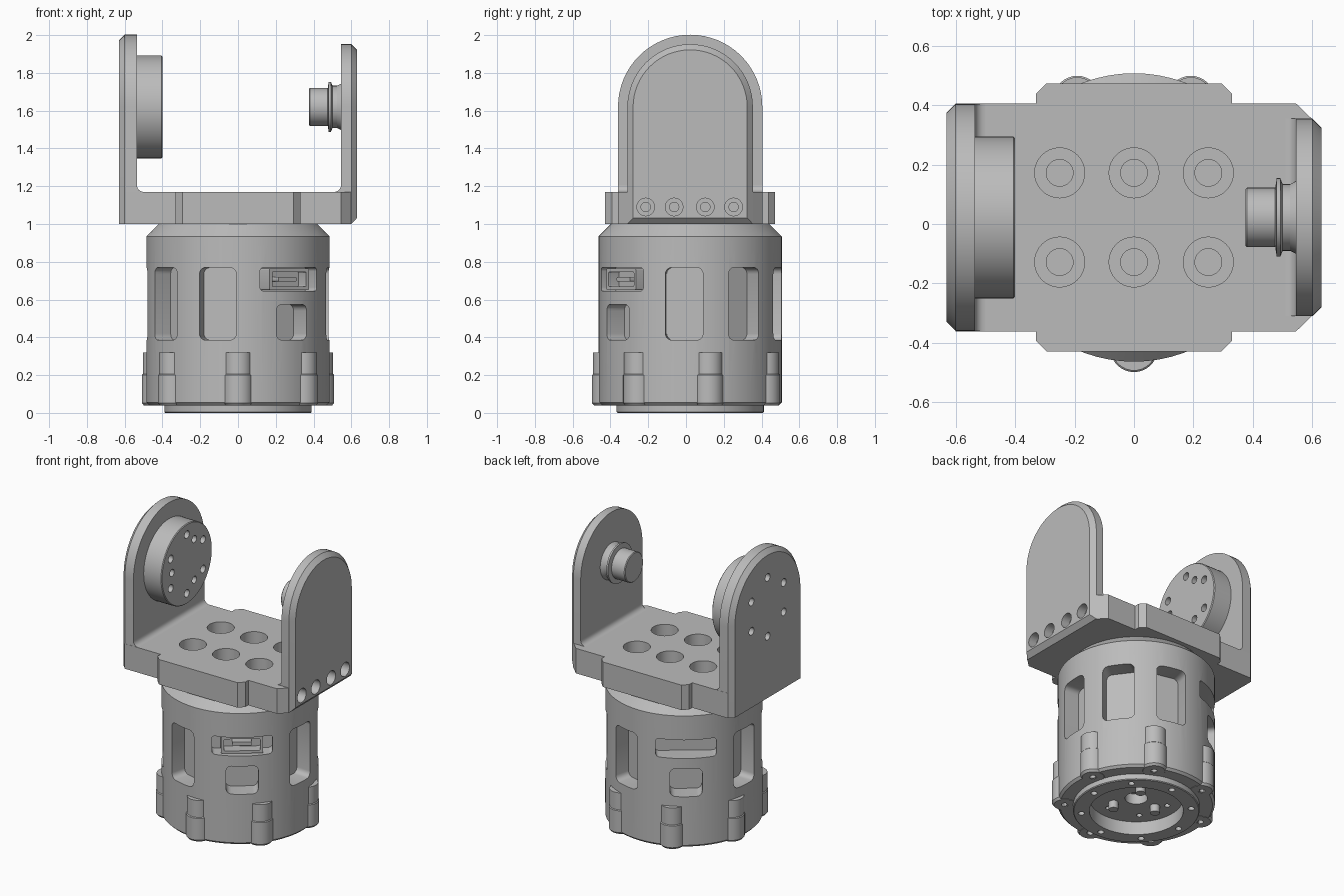
import bpy, bmesh
from math import sin, cos, pi, radians
from mathutils import Matrix, Vector

if "Cube" in bpy.data.objects:
    bpy.data.objects.remove(bpy.data.objects["Cube"])

grey = bpy.data.materials.new("machined grey")
grey.use_nodes = True
COLOR = (0.5, 0.5, 0.5, 1)
grey.diffuse_color = COLOR
grey.node_tree.nodes["Principled BSDF"].inputs["Base Color"].default_value = COLOR

CY = 0.022        # depth of the main axis
PIVOT = 1.62      # height of the tilt axis
SLOT = 36.6       # azimuth of the connector slot, from the front towards +x
TO_X = Matrix.Rotation(pi / 2, 4, 'Y')


def at(x, y, z):
    return Matrix.Translation((x, y, z))


def polar(azimuth, r, z=0):
    a = radians(azimuth)
    return at(r * sin(a), CY - r * cos(a), z)


def loft(bm, rings, matrix=Matrix()):
    """Skin a list of equal point rings and cap both ends."""
    rows = [[bm.verts.new(matrix @ Vector(p)) for p in ring] for ring in rings]
    n = len(rows[0])
    for a, b in zip(rows, rows[1:]):
        for i in range(n):
            bm.faces.new((a[i], a[(i + 1) % n], b[(i + 1) % n], b[i]))
    bm.faces.new(rows[0])
    bm.faces.new(rows[-1])


def lathe(bm, profile, matrix=Matrix(), sides=32):
    """Spin an (r, z) profile around local z."""
    ring = [(cos(2 * pi * i / sides), sin(2 * pi * i / sides)) for i in range(sides)]
    loft(bm, [[(r * c, r * s, z) for c, s in ring] for r, z in profile], matrix)


def finish(name, bm):
    bmesh.ops.recalc_face_normals(bm, faces=bm.faces)
    mesh = bpy.data.meshes.new(name)
    bm.to_mesh(mesh)
    bm.free()
    mesh.materials.append(grey)
    ob = bpy.data.objects.new(name, mesh)
    bpy.context.collection.objects.link(ob)
    return ob


def cut(ob, cutter):
    """Subtract a cutter and bake the result."""
    mod = ob.modifiers.new("cut", 'BOOLEAN')
    mod.operation, mod.solver, mod.object = 'DIFFERENCE', 'EXACT', cutter
    bpy.context.view_layer.update()
    graph = bpy.context.evaluated_depsgraph_get()
    mesh = bpy.data.meshes.new_from_object(ob.evaluated_get(graph))
    ob.modifiers.clear()
    ob.data = mesh


def discard(ob):
    bpy.data.objects.remove(ob)


def rounded(w, z0, z1, r):
    """Rounded rectangle as (u, z) pairs."""
    pts = []
    for k, (u, z) in enumerate([(w - r, z1 - r), (r - w, z1 - r), (r - w, z0 + r), (w - r, z0 + r)]):
        for i in range(5):
            a = (k + i / 4) * pi / 2
            pts.append((u + r * cos(a), z + r * sin(a)))
    return pts


def pocket(bm, azimuth, w, z0, z1, r, near, far):
    """Radial block with a rounded rectangular section."""
    outline = rounded(w, z0, z1, r)
    turn = at(0, CY, 0) @ Matrix.Rotation(radians(azimuth), 4, 'Z')
    loft(bm, [[(u, -d, z) for u, z in outline] for d in (near, far)], turn)


# Housing with recessed underside and chamfered shoulder
bm = bmesh.new()
lathe(bm, [(0.27, 0.09), (0.29, 0.09), (0.29, 0), (0.385, 0), (0.39, 0.005), (0.39, 0.04),
           (0.47, 0.04), (0.485, 0.055), (0.485, 0.935), (0.42, 1.0)], at(0, CY, 0), 72)
housing = finish("housing", bm)

# Housing pockets, connector slots and screw holes
bm = bmesh.new()
for half in (0, 180):
    for offset in (49.6, 90, 130.4):
        pocket(bm, SLOT + half + offset, 0.1, 0.385, 0.77, 0.035, 0.37, 0.6)
    pocket(bm, SLOT + half, 0.1, 0.385, 0.575, 0.035, 0.36, 0.6)
    pocket(bm, SLOT + half, 0.187, 0.645, 0.77, 0.02, 0.36, 0.6)
BOSSES = [i * 360 / 7 for i in range(7)]
for a in BOSSES:
    lathe(bm, [(0.022, -0.02), (0.022, 0.12)], polar(a, 0.45), 16)
for i in range(8):
    lathe(bm, [(0.02, -0.02), (0.02, 0.06)], polar(i * 45, 0.34), 16)
for i in range(6):
    lathe(bm, [(0.018, 0.05), (0.018, 0.14)], polar(i * 60 + 15, 0.21), 16)
lathe(bm, [(0.07, 0.05), (0.07, 0.16)], at(0, CY, 0))
cutter = finish("housing_cutter", bm)
cut(housing, cutter)
discard(cutter)

# Screw bosses around the foot
bm = bmesh.new()
for a in BOSSES:
    lathe(bm, [(0.022, 0.12), (0.022, 0.038), (0.068, 0.038), (0.08, 0.052), (0.08, 0.2),
               (0.075, 0.205), (0.075, 0.32)], polar(a, 0.44))
finish("screw_bosses", bm)

# Small pins under the housing
bm = bmesh.new()
for i in range(3):
    lathe(bm, [(0.03, 0.04), (0.03, 0.1)], polar(i * 120 + 30, 0.15), 16)
finish("underside_pins", bm)

# Cable connector: hollow shell and inner tongue
bm = bmesh.new()
pocket(bm, SLOT, 0.13, 0.65, 0.765, 0.008, 0.35, 0.455)
connector = finish("connector_shell", bm)
bm = bmesh.new()
pocket(bm, SLOT, 0.112, 0.668, 0.747, 0.008, 0.385, 0.5)
cutter = finish("connector_cutter", bm)
cut(connector, cutter)
discard(cutter)
bm = bmesh.new()
pocket(bm, SLOT, 0.06, 0.695, 0.72, 0.008, 0.37, 0.44)
finish("connector_tongue", bm)

# Bracket base plate
quarter = [(0.6, 0.325), (0.6, 0.33), (0.545, 0.383), (0.33, 0.383), (0.33, 0.415), (0.295, 0.45)]
left_half = quarter + [(x, -y) for x, y in reversed(quarter)]
outline = left_half[:6] + [(-0.295, 0.45), (-0.33, 0.415), (-0.33, 0.383), (-0.6, 0.383)]
outline += [(x, -y) for x, y in reversed(outline)]
bm = bmesh.new()
loft(bm, [[(x, y + CY, z) for x, y in outline] for z in (1.0, 1.17)])
plate = finish("base_plate", bm)


def arch(x, half, bottom, inset=0, lift=0):
    """Round-topped upright outline in the plane at x."""
    r = half - inset
    pts = [(x, CY + r * cos(pi * i / 32), PIVOT + r * sin(pi * i / 32)) for i in range(33)]
    return pts + [(x, CY - r, bottom + lift), (x, CY + r, bottom + lift)]


# Upright arms with chamfered outer rims
bm = bmesh.new()
loft(bm, [arch(-0.535, 0.382, 1.0), arch(-0.6, 0.382, 1.0), arch(-0.63, 0.382, 1.0, 0.03)])
tall_arm = finish("tall_arm", bm)
bm = bmesh.new()
loft(bm, [arch(0.545, 0.332, 1.0), arch(0.6, 0.332, 1.0), arch(0.63, 0.332, 1.0, 0.03, 0.032)])
short_arm = finish("short_arm", bm)

# Fillets between plate and arms
bm = bmesh.new()
for x, side, half in ((-0.535, 1, 0.382), (0.545, -1, 0.332)):
    r = 0.035
    section = [(x - side * 0.01, 1.16), (x - side * 0.01, 1.17 + r)]
    section += [(x + side * r * (1 - cos(i * pi / 12)), 1.17 + r * (1 - sin(i * pi / 12))) for i in range(7)]
    section += [(x + side * r, 1.16)]
    loft(bm, [[(px, CY + y, pz) for px, pz in section] for y in (-half, half)])
finish("arm_fillets", bm)

# Round tilt flange on the tall arm
bm = bmesh.new()
lathe(bm, [(0.272, -0.55), (0.272, -0.405), (0.267, -0.4)], at(0, CY, PIVOT) @ TO_X, 64)
flange = finish("tilt_flange", bm)

# Bearing stub on the short arm
bm = bmesh.new()
lathe(bm, [(0.095, 0.375), (0.1, 0.38), (0.1, 0.475), (0.132, 0.48), (0.132, 0.492), (0.112, 0.5),
           (0.112, 0.525), (0.125, 0.55)], at(0, CY, PIVOT) @ TO_X, 48)
finish("bearing_stub", bm)

# Counterbored holes in plate and short arm
bm = bmesh.new()
for x in (-0.25, 0, 0.25):
    for y in (-0.15, 0.15):
        lathe(bm, [(0.045, 0.9), (0.045, 1.09), (0.084, 1.09), (0.084, 1.2)], at(x, y + CY, 0))
for y in (-0.235, -0.085, 0.08, 0.23):
    lathe(bm, [(0.025, 0.45), (0.025, 0.57), (0.047, 0.57), (0.047, 0.7)], at(0, y + CY, 1.09) @ TO_X, 24)
cutter = finish("counterbore_cutter", bm)
cut(plate, cutter)
cut(short_arm, cutter)
discard(cutter)

# Bolt circle through flange and tall arm, plus three dowel holes
bm = bmesh.new()
for i in range(6):
    a = radians(30 + 60 * i)
    lathe(bm, [(0.026, -0.7), (0.026, -0.3)], at(0, CY + 0.2 * cos(a), PIVOT + 0.2 * sin(a)) @ TO_X, 20)
for i in range(3):
    a = radians(60 + 120 * i)
    lathe(bm, [(0.024, -0.48), (0.024, -0.3)], at(0, CY + 0.16 * cos(a), PIVOT + 0.16 * sin(a)) @ TO_X, 20)
cutter = finish("bolt_cutter", bm)
cut(flange, cutter)
cut(tall_arm, cutter)
discard(cutter)

# Smooth curved walls, keep machined edges sharp
for ob in bpy.context.collection.objects:
    if ob.type == 'MESH' and grey.name in ob.data.materials:
        ob.data.polygons.foreach_set("use_smooth", [True] * len(ob.data.polygons))
        ob.data.set_sharp_from_angle(angle=radians(25))
